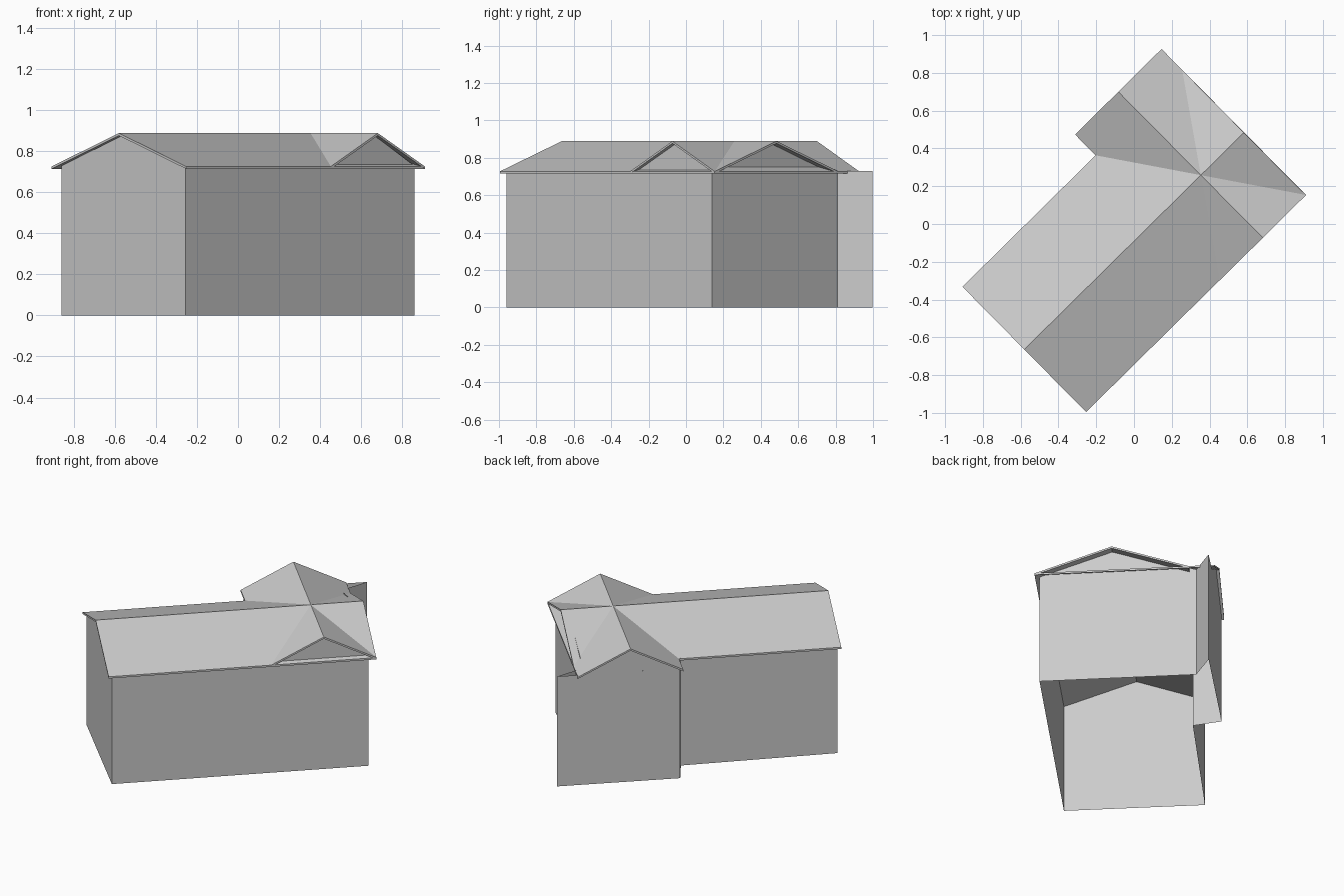
import bpy
from mathutils import Vector

if "Cube" in bpy.data.objects:
    bpy.data.objects.remove(bpy.data.objects["Cube"])

WALL_H, EAVE_Z, RIDGE_Z, THICK = 0.73, 0.727, 0.889, 0.012


def make_object(name, verts, faces):
    mesh = bpy.data.meshes.new(name)
    mesh.from_pydata(verts, [], faces)
    mesh.update()
    obj = bpy.data.objects.new(name, mesh)
    bpy.context.collection.objects.link(obj)
    return obj


def gable_roof(name, start, end, half):
    """Thin inverted-V section swept along the ridge line."""
    a, b = Vector(start), Vector(end)
    d = (b - a).normalized()
    side = Vector((-d.y, d.x)) * half
    section = [(-1, EAVE_Z), (0, RIDGE_Z), (1, EAVE_Z),
               (1, EAVE_Z - THICK), (0, RIDGE_Z - THICK), (-1, EAVE_Z - THICK)]
    verts = [(*(p + side * s), z) for p in (a, b) for s, z in section]
    faces = [(i, (i + 1) % 6, (i + 1) % 6 + 6, i + 6) for i in range(6)]
    faces += [(1, 0, 5, 4), (2, 1, 4, 3), (6, 7, 10, 11), (7, 8, 9, 10)]
    return make_object(name, verts, faces)


def gable_end(name, left, peak, right):
    """Triangle of wall under a roof end."""
    return make_object(name, [(*left, WALL_H), (*right, WALL_H),
                              (*peak, RIDGE_Z - THICK)], [(0, 1, 2)])


# Outer walls, open at top and bottom, around the irregular footprint
plan = [(-0.86, -0.36), (-0.255, -0.96), (0.86, 0.14), (0.19, 0.81),
        (0.25, 0.997), (-0.29, 0.475), (-0.19, 0.325)]
n = len(plan)
make_object("walls", [(x, y, z) for z in (0, WALL_H) for x, y in plan],
            [(i, (i + 1) % n, (i + 1) % n + n, i + n) for i in range(n)])

# Wall triangles under the four roof ends
gable_end("main_gable_front", plan[0], (-0.565, -0.652), plan[1])
gable_end("main_gable_back", plan[2], (0.552, 0.448), plan[3])
gable_end("wing_gable_front", (0.455, -0.26), (0.665, -0.052), plan[2])
gable_end("wing_gable_back", (0.125, 0.876), (-0.065, 0.692), plan[5])

# Two crossing roofs
gable_roof("main_roof", (-0.581, -0.664), (0.582, 0.484), 0.466)
gable_roof("wing_roof", (0.682, -0.073), (-0.083, 0.7), 0.322)
